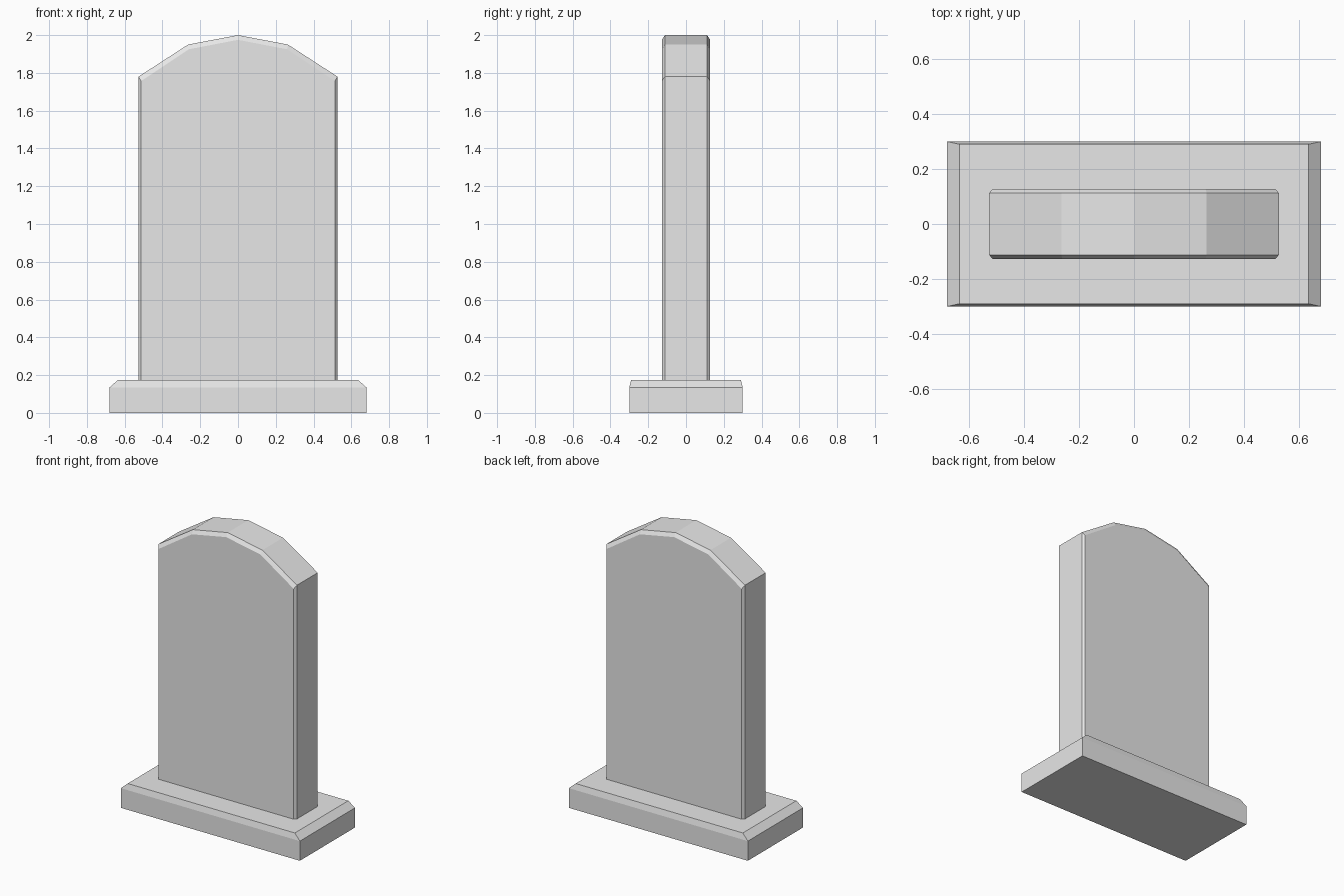
import bpy
import bmesh

cube = bpy.data.objects.get("Cube")
if cube:
    bpy.data.objects.remove(cube, do_unlink=True)

stone = bpy.data.materials.new("light grey stone")
stone.use_nodes = True
grey = (0.8, 0.8, 0.8, 1)
stone.diffuse_color = grey
stone.node_tree.nodes["Principled BSDF"].inputs["Base Color"].default_value = grey


def loft(name, rings):
    """Join matching closed rings of points and cap both ends."""
    bm = bmesh.new()
    loops = [[bm.verts.new(p) for p in ring] for ring in rings]
    for a, b in zip(loops, loops[1:]):
        for i in range(len(a)):
            j = (i + 1) % len(a)
            bm.faces.new((a[i], a[j], b[j], b[i]))
    bm.faces.new(loops[0])
    bm.faces.new(loops[-1])
    bmesh.ops.recalc_face_normals(bm, faces=bm.faces)
    mesh = bpy.data.meshes.new(name)
    bm.to_mesh(mesh)
    bm.free()
    mesh.materials.append(stone)
    obj = bpy.data.objects.new(name, mesh)
    bpy.context.collection.objects.link(obj)
    return obj


def rectangle(x, y, z):
    return [(-x, -y, z), (x, -y, z), (x, y, z), (-x, y, z)]


def arch(y, side, shoulder, peak):
    """Upright slab outline, mirrored about the middle."""
    half = [(side, 0.17), (side, shoulder[1]), (shoulder[0], shoulder[2])]
    points = half + [(0, peak)] + [(-x, z) for x, z in reversed(half)]
    return [(x, y, z) for x, z in points]


# Plinth with a sloped upper edge
loft("base_plinth", [rectangle(0.68, 0.3, 0),
                     rectangle(0.68, 0.3, 0.135),
                     rectangle(0.635, 0.29, 0.175)])

# Upright slab with a faceted arched top and chamfered front and back rims
outer = (0.527, (0.264, 1.78, 1.95), 2.0)
inner = (0.513, (0.26, 1.757, 1.925), 1.975)
loft("upright_slab", [arch(-0.128, *inner), arch(-0.112, *outer),
                      arch(0.112, *outer), arch(0.128, *inner)])
